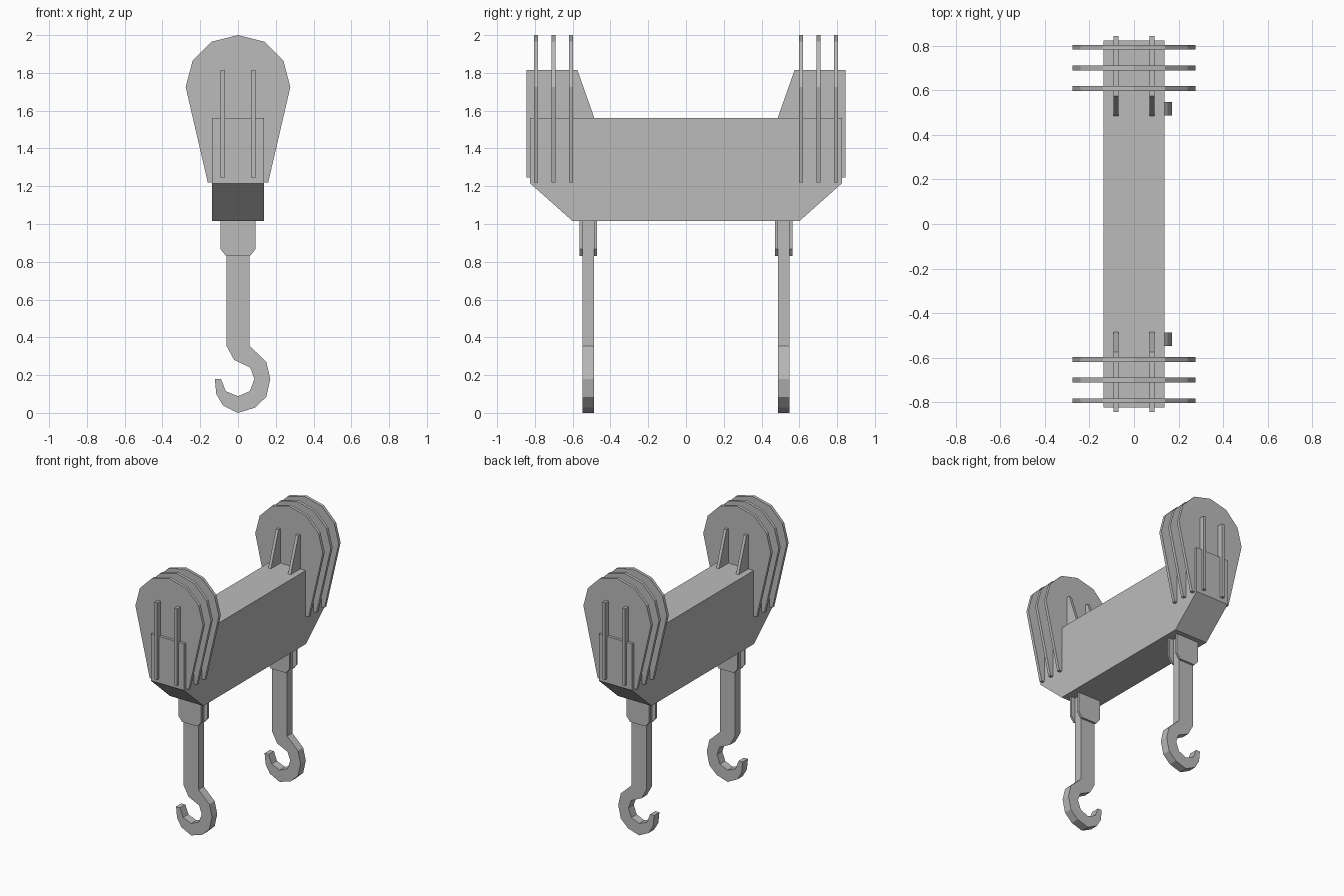
import bpy
import bmesh

cube = bpy.data.objects.get("Cube")
if cube:
    bpy.data.objects.remove(cube, do_unlink=True)

# Single plain steel colour
steel = bpy.data.materials.new("grey_steel")
steel.use_nodes = True
GREY = (0.5, 0.5, 0.5, 1)
steel.diffuse_color = GREY
steel.node_tree.nodes["Principled BSDF"].inputs["Base Color"].default_value = GREY


def plate(name, outline, axis, centre, thickness):
    """Extrude an outline: (x, z) along y, or (y, z) along x."""
    def place(a, z, d):
        return (a, d, z) if axis == "y" else (d, a, z)

    bm = bmesh.new()
    face = bm.faces.new([bm.verts.new(place(a, z, centre - thickness / 2)) for a, z in outline])
    grown = bmesh.ops.extrude_face_region(bm, geom=[face])
    moved = [v for v in grown["geom"] if isinstance(v, bmesh.types.BMVert)]
    bmesh.ops.translate(bm, verts=moved, vec=place(0, 0, thickness))
    bmesh.ops.recalc_face_normals(bm, faces=bm.faces)
    mesh = bpy.data.meshes.new(name)
    bm.to_mesh(mesh)
    bm.free()
    mesh.materials.append(steel)
    obj = bpy.data.objects.new(name, mesh)
    bpy.context.collection.objects.link(obj)
    return obj


def symmetric(half):
    """Complete a right half-outline with its mirror image."""
    return half + [(-a, z) for a, z in reversed(half) if a > 0]


# Main beam with chamfered lower ends
plate("beam", symmetric([(0.825, 1.56), (0.825, 1.215), (0.6, 1.015)]), "x", 0, 0.274)

teardrop = symmetric([(0, 2), (0.14, 1.965), (0.24, 1.865), (0.277, 1.725), (0.16, 1.22)])
# The apex is shared, so the mirrored half closes the outline
rib = [(0.845, 1.245), (0.845, 1.815), (0.575, 1.815), (0.485, 1.56), (0.485, 1.245)]
hook = [(-0.061, 1.03), (0.061, 1.03), (0.061, 0.355), (0.15, 0.27), (0.171, 0.18),
        (0.15, 0.085), (0.09, 0.028), (0, 0), (-0.08, 0.04), (-0.115, 0.1),
        (-0.123, 0.18), (-0.09, 0.18), (-0.065, 0.115), (0, 0.088), (0.063, 0.115),
        (0.087, 0.18), (0.065, 0.24), (-0.02, 0.28), (-0.061, 0.355)]
cheek = symmetric([(0.093, 1.03), (0.093, 0.867), (0.063, 0.83)])

for end, side in (("front", -1), ("back", 1)):
    # Three sheave plates at each end
    for i, y in enumerate((0.608, 0.701, 0.794)):
        plate(f"{end}_sheave_plate_{i + 1}", teardrop, "y", side * y, 0.022)
    # Two ribs tying the plates together
    for hand, x in (("left", 0.081), ("right", -0.081)):
        plate(f"{end}_{hand}_rib", [(side * y, z) for y, z in rib], "x", x, 0.022)
    # Hook, with a cheek plate on each face of its shank
    plate(f"{end}_hook", hook, "y", side * 0.518, 0.062)
    for where, offset in (("inner", -0.039), ("outer", 0.039)):
        plate(f"{end}_{where}_cheek", cheek, "y", side * (0.518 + offset), 0.016)
